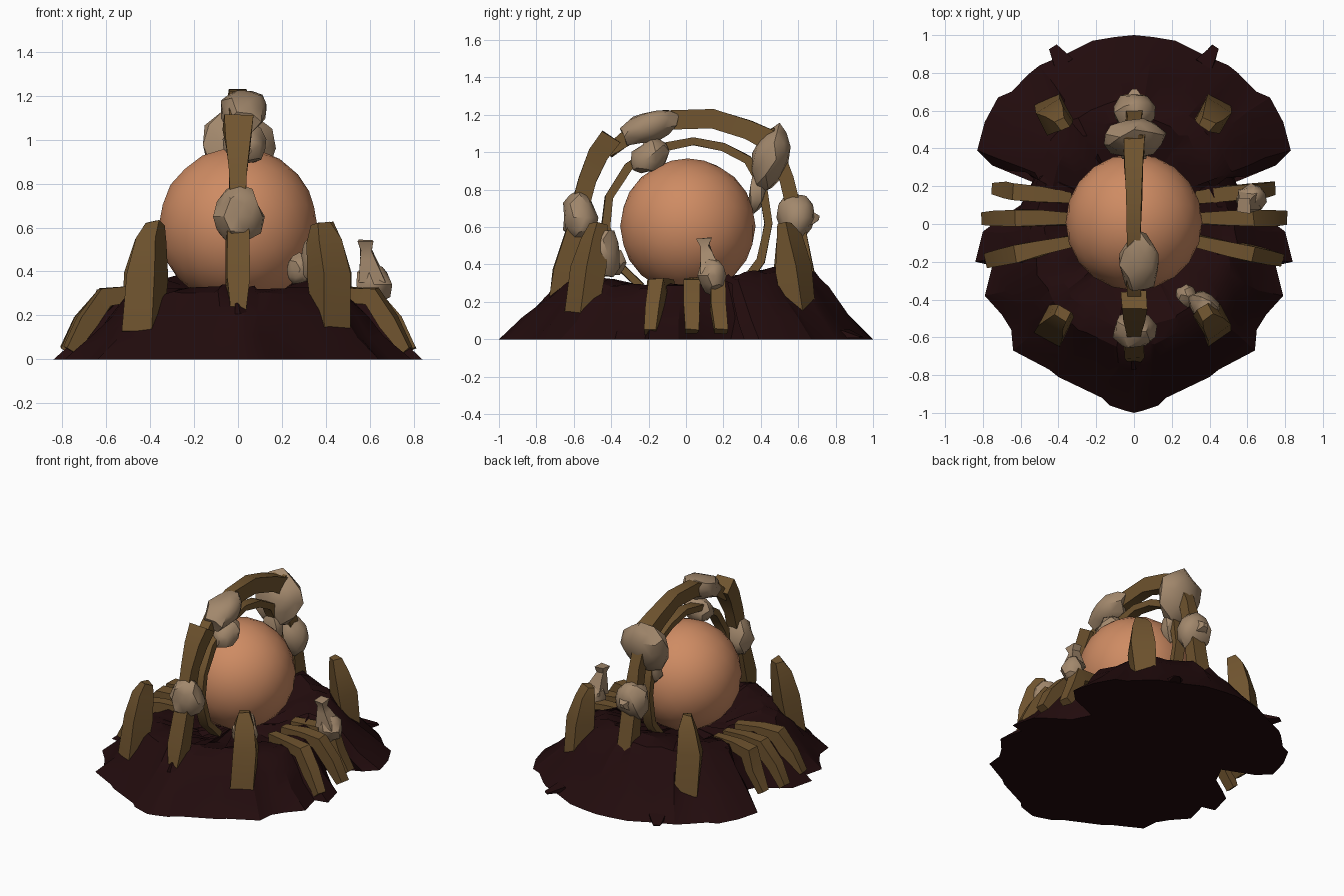
import bpy, bmesh, math, random
from mathutils import Vector, Matrix

random.seed(4)
if "Cube" in bpy.data.objects:
    bpy.data.objects.remove(bpy.data.objects["Cube"])


def material(name, rgb):
    m = bpy.data.materials.new(name)
    m.use_nodes = True
    m.diffuse_color = (*rgb, 1)
    bsdf = m.node_tree.nodes["Principled BSDF"]
    bsdf.inputs["Base Color"].default_value = (*rgb, 1)
    bsdf.inputs["Roughness"].default_value = 0.9
    return m


SOIL = material("dark soil", (0.016, 0.0035, 0.004))
WOOD = material("brown horn", (0.16, 0.088, 0.028))
BONE = material("pale bone", (0.36, 0.245, 0.15))
SKIN = material("orange egg", (0.62, 0.26, 0.125))


def finish(name, bm, mat, angle=30):
    bmesh.ops.recalc_face_normals(bm, faces=bm.faces)
    mesh = bpy.data.meshes.new(name)
    bm.to_mesh(mesh)
    bm.free()
    mesh.materials.append(mat)
    ob = bpy.data.objects.new(name, mesh)
    bpy.context.collection.objects.link(ob)
    bpy.ops.object.select_all(action='DESELECT')
    ob.select_set(True)
    bpy.context.view_layer.objects.active = ob
    bpy.ops.object.shade_smooth_by_angle(angle=math.radians(angle))


def jitter(amount):
    return Vector([random.uniform(-amount, amount) for _ in range(3)])


def rib(name, path, sizes, side, rough=0.006, mat=WOOD):
    """Loft a rough four-sided bar; sizes are (width along side, thickness)."""
    bm = bmesh.new()
    pts = [Vector(p) for p in path]
    side = Vector(side).normalized()
    rings = []
    for i, p in enumerate(pts):
        tangent = pts[min(i + 1, len(pts) - 1)] - pts[max(i - 1, 0)]
        out = tangent.cross(side).normalized()
        w, h = sizes[i] if isinstance(sizes, list) else sizes
        rings.append([bm.verts.new(p + side * a * w / 2 + out * b * h / 2 + jitter(rough))
                      for a, b in ((-1, -1), (1, -1), (1, 1), (-1, 1))])
    for r, s in zip(rings, rings[1:]):
        for k in range(4):
            bm.faces.new((r[k], r[(k + 1) % 4], s[(k + 1) % 4], s[k]))
    bm.faces.new(rings[0])
    bm.faces.new(rings[-1])
    finish(name, bm, mat)


def knob(name, loc, size, tilt=0, axis='X', rough=0.15):
    """Lumpy faceted bone growth with half-sizes given by size."""
    bm = bmesh.new()
    bmesh.ops.create_icosphere(bm, subdivisions=2, radius=1)
    for v in bm.verts:
        v.co *= random.uniform(1 - rough, 1 + rough)
    bm.transform(Matrix.Translation(loc) @ Matrix.Rotation(math.radians(tilt), 4, axis)
                 @ Matrix.Diagonal((*size, 1)))
    finish(name, bm, BONE, 35)


# Mound: ragged rim, notched at both sides, rising to a ridge round the egg
half = [(.1, .99), (.22, .97), (.36, .9), (.5, .84), (.55, .8), (.65, .7), (.72, .67),
        (.79, .54), (.83, .39), (.75, .31), (.62, .32), (.53, .24), (.6, .1), (.72, .02),
        (.8, -.04), (.84, -.2), (.75, -.22), (.79, -.38), (.7, -.48), (.65, -.56),
        (.64, -.67), (.45, -.77), (.4, -.81), (.17, -.92), (.13, -.96), (.04, -.99)]
rim = [(0, 1)] + half + [(0, -1)] + [(-x, y) for x, y in reversed(half)]
profile = [(.3, .26), (.45, .3), (.58, .33), (.68, .31), (.78, .22), (.88, .11), (1, 0)]
bm = bmesh.new()
rings = []
for t, z in profile:
    ring = []
    for x, y in rim:
        a = math.atan2(y, x)
        oval = Vector((.8 * math.cos(a), .95 * math.sin(a), 0))
        p = oval.lerp(Vector((x, y, 0)), t ** 3) * t
        lift = 1 + .23 * max(0, math.sin(a)) - .12 * math.cos(a) ** 2
        p.z = z * lift
        if t < 1:
            p += jitter(0.015)
        ring.append(bm.verts.new(p))
    rings.append(ring)
n = len(rim)
for r, s in zip(rings, rings[1:]):
    for k in range(n):
        bm.faces.new((r[k], r[(k + 1) % n], s[(k + 1) % n], s[k]))
for ring, z in ((rings[0], .26), (rings[-1], 0)):
    centre = bm.verts.new((0, 0, z))
    for k in range(n):
        bm.faces.new((ring[k], ring[(k + 1) % n], centre))
finish("soil_mound", bm, SOIL, 25)

# Egg resting in the middle
bm = bmesh.new()
bmesh.ops.create_icosphere(bm, subdivisions=3, radius=0.362)
bm.transform(Matrix.Translation((0, 0.01, 0.605)))
finish("egg", bm, SKIN, 40)

# Outer arch in four overlapping horns
X = (1, 0, 0)
rib("arch_front_lower", [(0, -.71, .16), (0, -.65, .36), (0, -.57, .66)],
    [(.06, .06), (.11, .12), (.1, .09)], X)
rib("arch_front_upper", [(0, -.59, .62), (0, -.53, .85), (0, -.47, .99), (0, -.4, 1.08)],
    [(.07, .09), (.08, .09), (.11, .1), (.13, .11)], X)
rib("arch_top", [(0, -.42, 1.0), (0, -.27, 1.11), (0, -.08, 1.175), (0, .14, 1.18),
                 (0, .33, 1.12), (0, .47, 1.05)],
    [(.07, .06), (.07, .09), (.07, .1), (.08, .1), (.1, .1), (.12, .12)], X)
rib("arch_back", [(0, .43, 1.11), (0, .54, .86), (0, .59, .64), (0, .64, .32)],
    [(.1, .1), (.08, .08), (.1, .08), (.1, .1)], X)

# Thin inner arch hugging the egg
inner = [(-.24, .28), (-.36, .4), (-.43, .6), (-.41, .76), (-.31, .92), (-.16, 1.02),
         (.04, 1.06), (.2, 1.03), (.33, .96), (.41, .82), (.44, .62), (.4, .42), (.29, .27)]
rib("inner_arch", [(0, y, z) for y, z in inner], (.07, .045), X, 0.004)

# Bone growths along the arches
knob("knob_front", (0, -.57, .65), (.115, .095, .135))
knob("knob_top_front", (.03, -.2, 1.135), (.12, .16, .085), 22)
knob("knob_inner", (.03, -.19, .98), (.1, .11, .085), 40)
knob("knob_back_high", (0, .45, .97), (.16, .095, .17), -15)
knob("knob_back_inner", (0, .39, .81), (.08, .05, .13), -12)
knob("knob_back_low", (0, .59, .65), (.11, .1, .13))
rib("knob_back_thorn", [(0, .6, .65), (0, .66, .65), (0, .71, .65)],
    [(.12, .14), (.1, .09), (.03, .02)], X, mat=BONE)

for sx, side_name in ((1, "left"), (-1, "right")):
    # Flat shard poking out of the back rim
    rib(f"soil_shard_{side_name}", [(sx * .37, .84, .03), (sx * .43, .94, .01)],
        [(.1, .04), (.04, .01)], (1, -sx * .6, 0), mat=SOIL)

    # Two upright horns, leaning inward
    for sy, end_name, y0, y1 in ((-1, "front", -.56, -.47), (1, "back", .61, .53)):
        rib(f"horn_{end_name}_{side_name}",
            [(sx * .43, y0, .11), (sx * .42, (y0 + y1) / 2, .38),
             (sx * .395, y1 + sy * .02, .54), (sx * .38, y1, .62)],
            [(.14, .12), (.15, .13), (.12, .1), (.07, .06)], (1, sx * sy * -.6, 0), 0.01)

    # Three bent ribs reaching down the side
    for part, ya, yb, reach in (("front", -.09, -.19, .77), ("middle", .03, .03, .79),
                                ("back", .14, .185, .73)):
        path = [(.33, .29), (.5, .295), (.61, .285), (reach - .08, .17), (reach, .04)]
        rib(f"side_rib_{part}_{side_name}",
            [(sx * x, ya + (yb - ya) * (x - .33) / (reach - .33), z) for x, z in path],
            [(.06, .06), (.08, .07), (.085, .09), (.08, .08), (.07, .05)],
            (sx * (ya - yb), reach - .33, 0))

# Bone growths on the left side horns
knob("knob_horn", (.37, -.43, .46), (.09, .07, .13), -40, 'Z')
knob("knob_horn_tip", (.28, -.38, .41), (.065, .05, .07), -40, 'Z')
knob("knob_rib", (.62, .14, .34), (.08, .07, .1))
rib("knob_rib_stem", [(.61, .13, .36), (.595, .11, .46), (.585, .1, .5), (.585, .1, .54)],
    [(.13, .11), (.07, .06), (.055, .05), (.07, .08)], X, mat=BONE)
